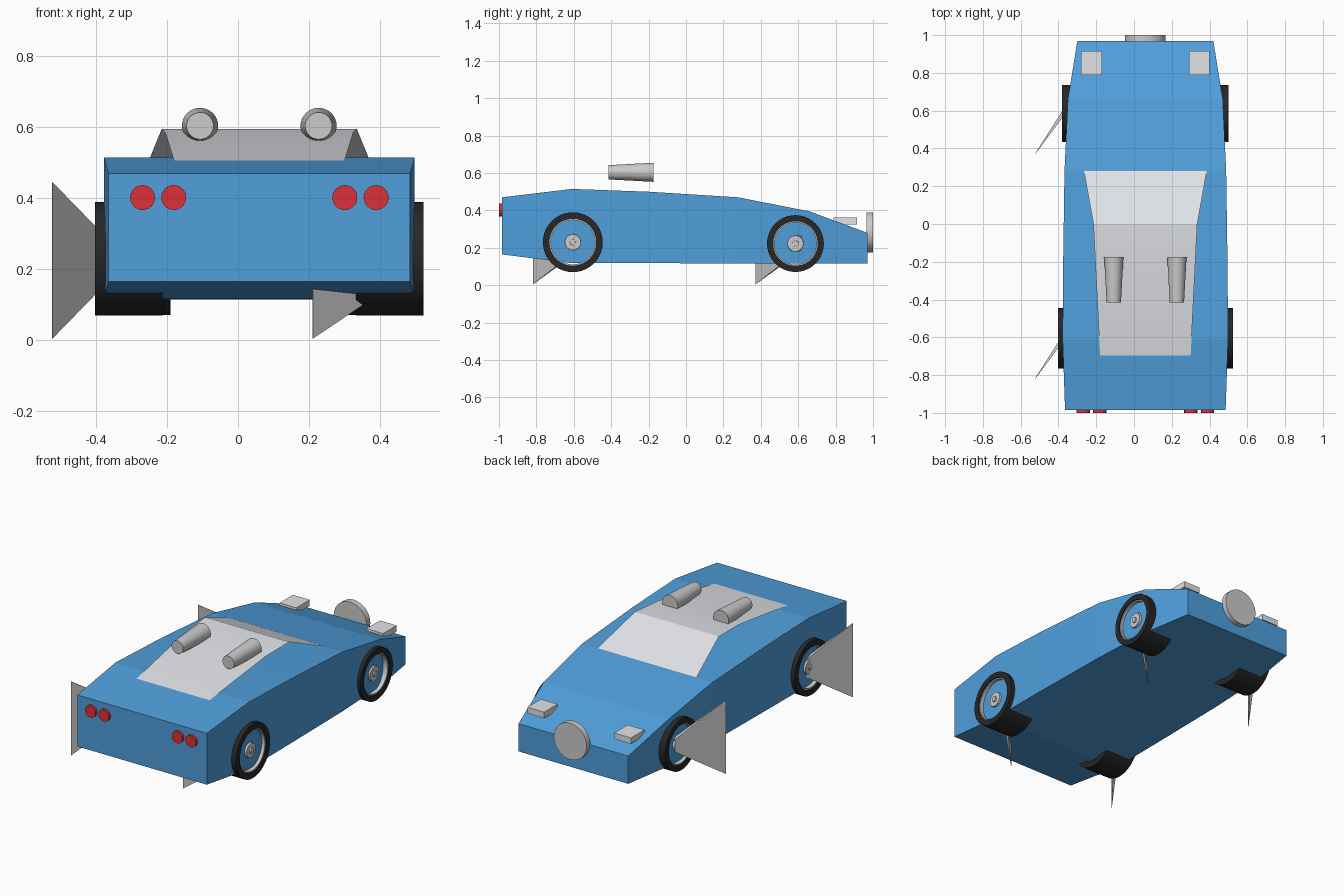
import bpy, bmesh, math
from mathutils import Matrix, Vector

if "Cube" in bpy.data.objects:
    bpy.data.objects.remove(bpy.data.objects["Cube"])

CX = 0.06  # centre line of the car


def material(name, rgb):
    m = bpy.data.materials.new(name)
    m.diffuse_color = (*rgb, 1)
    m.use_nodes = True
    m.node_tree.nodes["Principled BSDF"].inputs["Base Color"].default_value = m.diffuse_color
    return m


BLUE = material("blue_paint", (0.08, 0.35, 0.72))
RED = material("red_lamp", (0.72, 0.03, 0.04))
BLACK = material("black_rubber", (0.02, 0.02, 0.02))
PALE = material("pale_glass", (0.75, 0.77, 0.8))


def finish(name, bm, mat=None, smooth=None):
    bmesh.ops.recalc_face_normals(bm, faces=bm.faces)
    me = bpy.data.meshes.new(name)
    bm.to_mesh(me)
    bm.free()
    ob = bpy.data.objects.new(name, me)
    bpy.context.collection.objects.link(ob)
    if mat:
        me.materials.append(mat)
    if smooth:
        bpy.ops.object.select_all(action='DESELECT')
        ob.select_set(True)
        bpy.context.view_layer.objects.active = ob
        bpy.ops.object.shade_smooth_by_angle(angle=math.radians(smooth))
    return ob


def loft(name, rings, mat=None):
    """Join a row of equal rings of points and close both ends."""
    bm = bmesh.new()
    vs = [[bm.verts.new(p) for p in ring] for ring in rings]
    n = len(vs[0])
    for a, b in zip(vs, vs[1:]):
        for i in range(n):
            bm.faces.new((a[i], a[(i + 1) % n], b[(i + 1) % n], b[i]))
    bm.faces.new(vs[0])
    bm.faces.new(vs[-1])
    return finish(name, bm, mat)


def rod(name, a, b, r1, r2, mat=None, seg=32):
    """Cylinder or cone from point a to point b."""
    a, b = Vector(a), Vector(b)
    bm = bmesh.new()
    rot = (b - a).to_track_quat('Z', 'Y').to_matrix().to_4x4()
    bmesh.ops.create_cone(bm, cap_ends=True, segments=seg, radius1=r1, radius2=r2,
                          depth=(b - a).length,
                          matrix=Matrix.Translation((a + b) / 2) @ rot)
    return finish(name, bm, mat, 40)


def ring(name, x0, x1, y, z, r_out, r_in, mat=None, seg=40):
    """Hollow tube lying along x."""
    bm = bmesh.new()
    prof = ((x0, r_out), (x1, r_out), (x1, r_in), (x0, r_in))
    vs = [[bm.verts.new((x, y + r * math.cos(t), z + r * math.sin(t))) for x, r in prof]
          for t in (2 * math.pi * i / seg for i in range(seg))]
    for i in range(seg):
        a, b = vs[i], vs[(i + 1) % seg]
        for j in range(4):
            k = (j + 1) % 4
            bm.faces.new((a[j], a[k], b[k], b[j]))
    return finish(name, bm, mat, 40)


# Wedge body: y, bottom z, top z, half width
sections = ((-0.985, 0.165, 0.47, 0.425), (-0.61, 0.118, 0.515, 0.438),
            (-0.2, 0.118, 0.50, 0.435), (0.28, 0.117, 0.47, 0.428),
            (0.66, 0.116, 0.395, 0.41), (0.97, 0.115, 0.28, 0.36))
loft("body", [[(CX - w, y, lo), (CX + w, y, lo), (CX + w, y, hi), (CX - w, y, hi)]
              for y, lo, hi, w in sections], BLUE)

# Canopy: open bent sheet over the cabin (y, z, half width)
bm = bmesh.new()
rows = [(bm.verts.new((CX - w, y, z)), bm.verts.new((CX + w, y, z)))
        for y, z, w in ((-0.695, 0.506, 0.24), (-0.2, 0.586, 0.265),
                        (0.0, 0.595, 0.275), (0.28, 0.473, 0.325))]
for (a, b), (c, d) in zip(rows, rows[1:]):
    bm.faces.new((a, b, d, c))
finish("canopy", bm, PALE, 20)

# Tapered roof tubes, pop-up lamps and front lamps in pairs
for side, s in (("left", -1), ("right", 1)):
    x = CX + s * 0.167
    rod(f"roof_tube_{side}", (x, -0.415, 0.604), (x, -0.175, 0.604), 0.038, 0.051)
    bm = bmesh.new()
    bmesh.ops.create_cube(bm, size=1, matrix=Matrix.Translation((CX + s * 0.285, 0.852, 0.343))
                          @ Matrix.Diagonal((0.11, 0.126, 0.036, 1)))
    finish(f"popup_lamp_{side}", bm, PALE)
    for i, off in enumerate((0.241, 0.329)):
        x = CX + s * off
        rod(f"red_lamp_{side}_{i + 1}", (x, -0.98, 0.402), (x, -1.0, 0.402), 0.035, 0.035, RED)

# Round disc on the far end
rod("end_disc", (CX, 0.965, 0.282), (CX, 1.0, 0.282), 0.108, 0.108, seg=40)

# Wheels: name, y, z, radius, outer half track, body half width there
for axle, y, z, r, track, bw in (("front", -0.605, 0.23, 0.16, 0.463, 0.438),
                                 ("rear", 0.585, 0.223, 0.152, 0.44, 0.414)):
    for side, s in (("left", -1), ("right", 1)):
        out = CX + s * track
        ring(f"tyre_{axle}_{side}", CX + s * (track - 0.19), out, y, z, r, r * 0.78, BLACK)
        ring(f"rim_{axle}_{side}", CX + s * (bw - 0.02), out - s * 0.006, y, z, r * 0.78, r * 0.74)
        face = CX + s * bw
        rod(f"hub_{axle}_{side}", (face - s * 0.03, y, z), (face + s * 0.012, y, z),
            0.046, 0.043, seg=16)
        rod(f"hub_cap_{axle}_{side}", (face, y, z), (face + s * 0.02, y, z), 0.018, 0.016, seg=12)

        # Flat blade flaring towards -x from each hub
        near, far = ((-0.355, -0.523) if side == "left" else (0.475, 0.211))
        yn, yf = y + 0.03, y - 0.213
        d = Vector((far - near, yf - yn, 0)).normalized()
        n = Vector((-d.y, d.x, 0))

        def section(x, yy, half, t):
            p = Vector((x, yy, 0.225))
            return [p + n * t * a + Vector((0, 0, half * b))
                    for a, b in ((-1, -1), (1, -1), (1, 1), (-1, 1))]
        loft(f"blade_{axle}_{side}", [section(near, yn, 0.038, 0.012),
                                      section(far, yf, 0.22, 0.001)])
